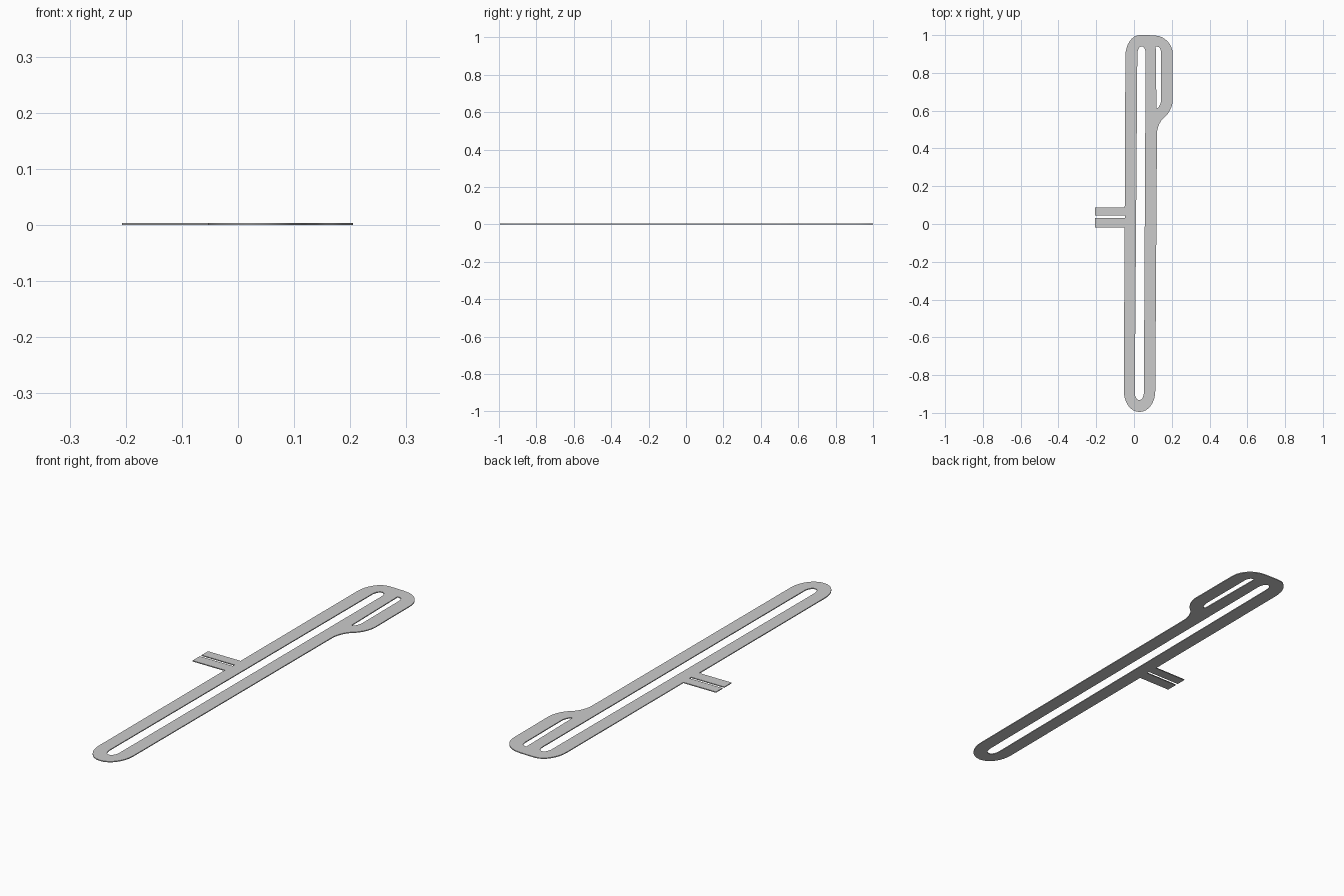
import bpy
from mathutils import Vector

if "Cube" in bpy.data.objects:
    bpy.data.objects.remove(bpy.data.objects["Cube"])

THICK = 0.004


def rounded(points, steps=8):
    """Polygon points; (x, y, before, after) rounds that corner over those distances."""
    out = []
    n = len(points)
    for i, p in enumerate(points):
        c = Vector(p[:2])
        if len(p) == 2:
            out.append(c)
            continue
        a = c + (Vector(points[i - 1][:2]) - c).normalized() * p[2]
        b = c + (Vector(points[(i + 1) % n][:2]) - c).normalized() * p[3]
        h1, h2 = a.lerp(c, 0.55), b.lerp(c, 0.55)
        for s in range(steps + 1):
            t = s / steps
            u = 1 - t
            out.append(a * u**3 + h1 * 3*u*u*t + h2 * 3*u*t*t + b * t**3)
    return out


def plate(name, loops):
    """Flat plate filled from an outline and its holes."""
    cu = bpy.data.curves.new(name, 'CURVE')
    cu.dimensions = '2D'
    cu.fill_mode = 'BOTH'
    cu.extrude = THICK / 2
    for loop in loops:
        pts = rounded(loop)
        sp = cu.splines.new('POLY')
        sp.points.add(len(pts) - 1)
        for q, v in zip(sp.points, pts):
            q.co = (v.x, v.y, 0, 1)
        sp.use_cyclic_u = True
    ob = bpy.data.objects.new(name, cu)
    bpy.context.collection.objects.link(ob)
    ob.location.z = THICK / 2
    bpy.ops.object.select_all(action='DESELECT')
    ob.select_set(True)
    bpy.context.view_layer.objects.active = ob
    bpy.ops.object.convert(target='MESH')
    return bpy.context.object


# outer edge, counter-clockwise from the lower end, with the two side tabs
outline = [
    (-0.054, -0.995, 0.11, 0.082), (0.112, -0.995, 0.082, 0.11),
    (0.122, 0.53, 0.05, 0.045), (0.205, 0.605, 0.05, 0.05),
    (0.205, 0.99, 0.09, 0.09), (0.085, 1.0, 0.03, 0.03),
    (-0.045, 1.0, 0.075, 0.11),
    (-0.049, 0.088), (-0.207, 0.088), (-0.207, 0.044), (-0.047, 0.044),
    (-0.047, 0.031), (-0.207, 0.031), (-0.207, -0.019), (-0.05, -0.019),
]
# long slot of the main loop
long_slot = [
    (0.004, -0.932, 0.04, 0.023), (0.052, -0.932, 0.023, 0.04),
    (0.062, 0.94, 0.04, 0.021), (0.018, 0.94, 0.021, 0.04),
]
# short slot of the side loop
short_slot = [
    (0.119, 0.615), (0.130, 0.615, 0.005, 0.01), (0.143, 0.645, 0.01, 0.01),
    (0.143, 0.935, 0.03, 0.015), (0.115, 0.94, 0.004, 0.004),
]
plate("flat_loop_frame", [outline, long_slot, short_slot])
